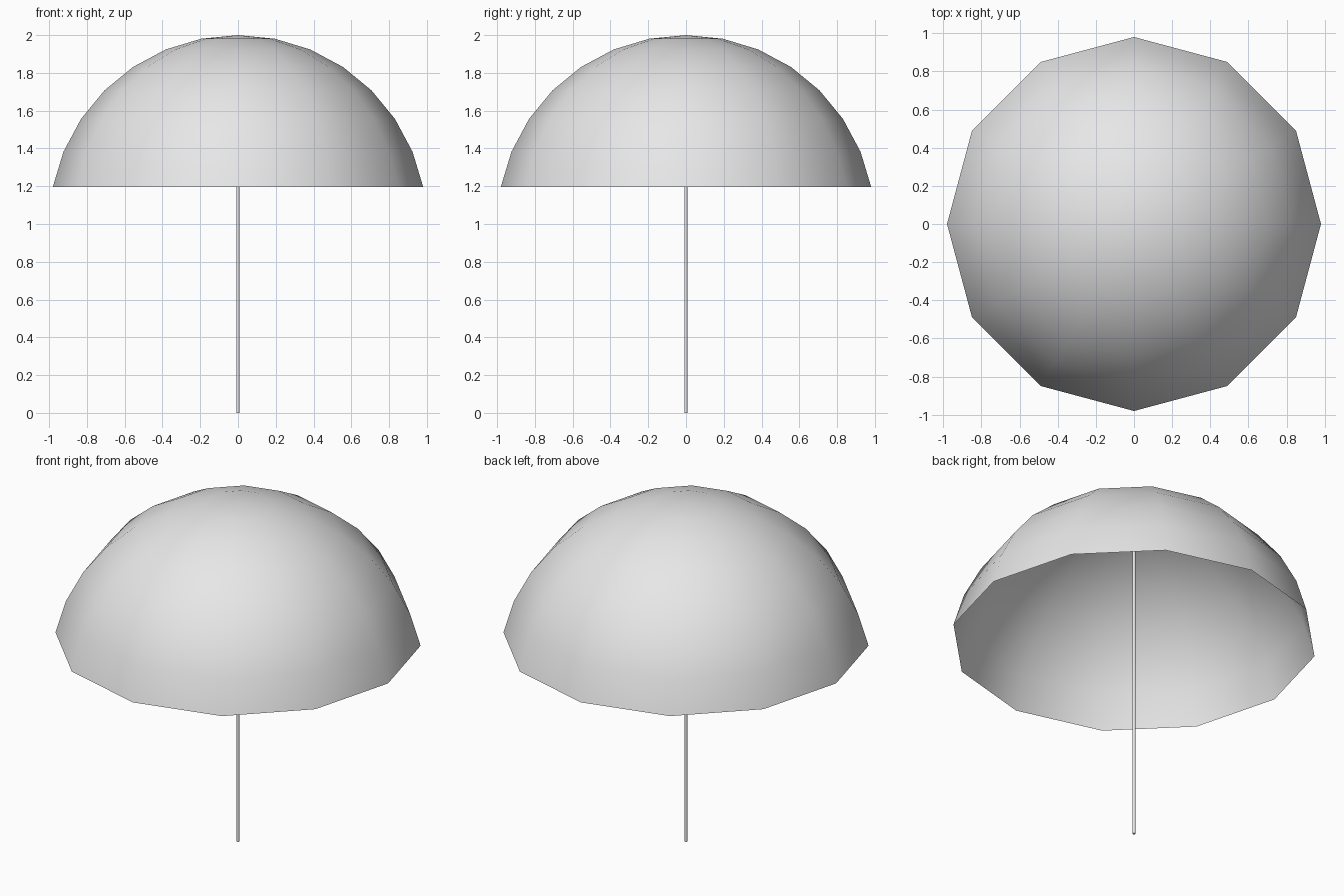
import bpy, bmesh
from math import sin, cos, pi

cube = bpy.data.objects.get("Cube")
if cube:
    bpy.data.objects.remove(cube, do_unlink=True)

SEGMENTS = 12
RINGS = 16
COLOUR = (0.8, 0.8, 0.8, 1.0)

grey = bpy.data.materials.new("light_grey")
grey.use_nodes = True
grey.diffuse_color = COLOUR
grey.node_tree.nodes["Principled BSDF"].inputs["Base Color"].default_value = COLOUR


def make_object(name, bm):
    mesh = bpy.data.meshes.new(name)
    bm.to_mesh(mesh)
    bm.free()
    mesh.materials.append(grey)
    obj = bpy.data.objects.new(name, mesh)
    bpy.context.collection.objects.link(obj)
    return obj


# Canopy: upper rings of a unit sphere, left open below as a thin sheet
bm = bmesh.new()
apex = bm.verts.new((0, 0, 2))
previous = None
for r in range(1, 8):
    polar = pi * r / RINGS
    ring = [bm.verts.new((sin(polar) * cos(2 * pi * s / SEGMENTS),
                          sin(polar) * sin(2 * pi * s / SEGMENTS),
                          1 + cos(polar))) for s in range(SEGMENTS)]
    for s in range(SEGMENTS):
        n = (s + 1) % SEGMENTS
        if previous:
            bm.faces.new((previous[s], ring[s], ring[n], previous[n]))
        else:
            bm.faces.new((apex, ring[s], ring[n]))
    previous = ring
for face in bm.faces:
    face.smooth = True
make_object("canopy", bm)

# Pole: slim rod from the ground up to the apex
bm = bmesh.new()
bmesh.ops.create_cone(bm, cap_ends=True, segments=SEGMENTS,
                      radius1=0.008, radius2=0.008, depth=1.998)
bmesh.ops.translate(bm, verts=bm.verts, vec=(0, 0, 0.999))
for face in bm.faces:
    face.smooth = len(face.verts) == 4
make_object("pole", bm)
